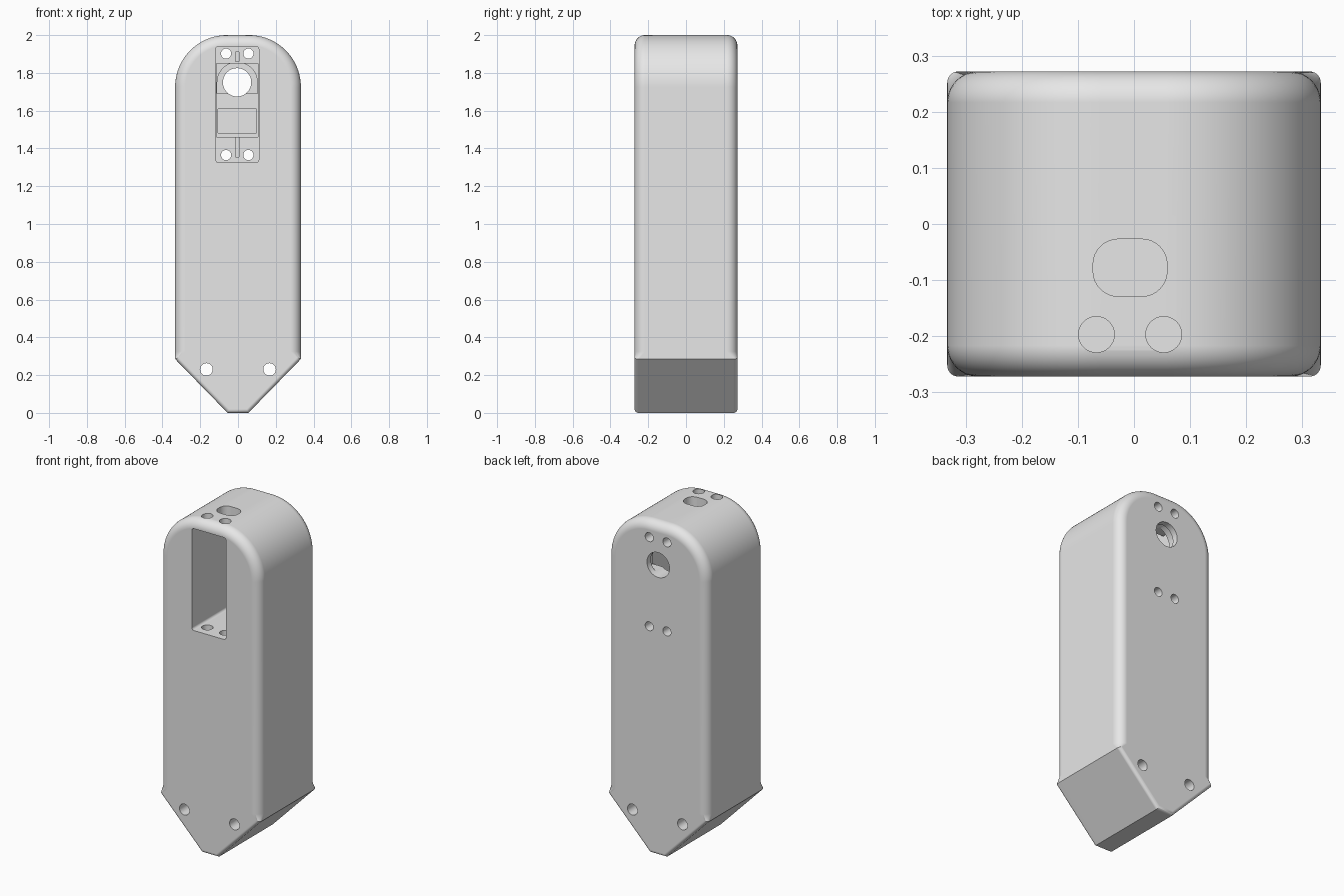
import bpy, bmesh, math
from mathutils import Vector

cube = bpy.data.objects.get("Cube")
if cube:
    bpy.data.objects.remove(cube, do_unlink=True)

W, D, H = 0.333, 0.272, 2.0      # half width, half depth, height
ARC, SLOPE_Z, TIP = 0.275, 0.285, 0.055
FILLET, SMALL = 0.055, 0.02      # upper and lower edge rounding
STEPS = 10

grey = bpy.data.materials.new("plain grey")
grey.use_nodes = True
grey.diffuse_color = (0.8, 0.8, 0.8, 1)
grey.node_tree.nodes["Principled BSDF"].inputs["Base Color"].default_value = (0.8, 0.8, 0.8, 1)


def make_object(name, bm):
    bmesh.ops.recalc_face_normals(bm, faces=bm.faces)
    mesh = bpy.data.meshes.new(name)
    bm.to_mesh(mesh)
    bm.free()
    mesh.materials.append(grey)
    obj = bpy.data.objects.new(name, mesh)
    bpy.context.collection.objects.link(obj)
    return obj


def loft(name, rings):
    bm = bmesh.new()
    loops = [[bm.verts.new(p) for p in ring] for ring in rings]
    n = len(loops[0])
    for a, b in zip(loops, loops[1:]):
        for i in range(n):
            j = (i + 1) % n
            bm.faces.new((a[i], a[j], b[j], b[i]))
    bm.faces.new(loops[0])
    bm.faces.new(loops[-1])
    return make_object(name, bm)


# Body outline at one step of the edge rounding, as points on one side of the body
def body_ring(angle, side):
    big, small = FILLET * (1 - math.sin(angle)), SMALL * (1 - math.sin(angle))
    y_big = side * (D - FILLET * (1 - math.cos(angle)))
    y_small = side * (D - SMALL * (1 - math.cos(angle)))
    shift = small * math.tan(math.pi / 8)
    half = [(TIP - shift, y_small, small),
            (W - small, y_small, SLOPE_Z + shift),
            (W - big, y_big, SLOPE_Z + 0.04)]
    for i in range(25):
        t = math.pi / 2 * i / 24
        r = ARC - big
        half.append((W - ARC + r * math.cos(t), y_big, H - ARC + r * math.sin(t)))
    return [Vector(p) for p in half] + [Vector((-x, y, z)) for x, y, z in reversed(half)]


angles = [math.pi / 2 * i / STEPS for i in range(STEPS + 1)]
body = loft("body", [body_ring(a, -1) for a in angles] + [body_ring(a, 1) for a in reversed(angles)])


# 2D outlines for the cutters
def rounded(u, v, half_u, half_v, r, n=8):
    pts = []
    for q, (su, sv) in enumerate(((1, 1), (-1, 1), (-1, -1), (1, -1))):
        for i in range(n + 1):
            t = math.pi / 2 * (q + i / n)
            pts.append((u + su * (half_u - r) + r * math.cos(t),
                        v + sv * (half_v - r) + r * math.sin(t)))
    return pts


def circle(u, v, r, n=32):
    return [(u + r * math.cos(math.tau * i / n), v + r * math.sin(math.tau * i / n)) for i in range(n)]


def cut(outline, start, end, axis="Y"):
    place = (lambda u, v, w: (u, w, v)) if axis == "Y" else (lambda u, v, w: (u, v, w))
    cutter = loft("cutter", [[place(u, v, w) for u, v in outline] for w in (start, end)])
    cutter.hide_render = True
    mod = body.modifiers.new("cut", "BOOLEAN")
    mod.operation, mod.solver, mod.object = "DIFFERENCE", "EXACT", cutter
    bpy.context.view_layer.objects.active = body
    bpy.ops.object.modifier_apply(modifier=mod.name)
    bpy.data.objects.remove(cutter, do_unlink=True)


CX = -0.004
# Deep front pocket and stepped recesses in its back wall
cut(rounded(CX, 1.633, 0.114, 0.307, 0.015), -0.4, 0.11)
cut(rounded(CX, 1.655, 0.111, 0.195, 0.003), 0.05, 0.17)
arch = [(CX + 0.106 * math.cos(math.pi * i / 24), 1.75 + 0.106 * math.sin(math.pi * i / 24)) for i in range(25)]
cut(arch + [(CX - 0.106, 1.69), (CX + 0.106, 1.69)], 0.14, 0.235)
cut(rounded(CX, 1.545, 0.101, 0.065, 0.004), 0.14, 0.22)
for z, half in ((1.885, 0.025), (1.41, 0.055)):
    cut(rounded(CX, z, 0.009, half, 0.002), 0.05, 0.16)

# Shaft window, mounting holes and lower fixing holes run through to the back
cut(circle(CX - 0.001, 1.75, 0.075, 48), 0.05, 0.4)
for x in (CX - 0.059, CX + 0.059):
    for z in (1.365, 1.902):
        cut(circle(x, z, 0.027), 0.05, 0.4)
for x in (-0.167, 0.167):
    cut(circle(x, 0.23, 0.033), -0.4, 0.4)

# Cable slot and cord holes drop in from the top; cord holes continue below the pocket
cut(rounded(CX - 0.003, -0.078, 0.066, 0.051, 0.045), 1.85, 2.2, "Z")
for x in (-0.067, 0.053):
    cut(circle(x, -0.197, 0.032), 1.1, 2.2, "Z")

# Smooth shading with crisp edges
bpy.ops.object.select_all(action="DESELECT")
body.select_set(True)
bpy.context.view_layer.objects.active = body
bpy.ops.object.shade_smooth_by_angle(angle=math.radians(25))
weighted = body.modifiers.new("even shading", "WEIGHTED_NORMAL")
weighted.keep_sharp = True
